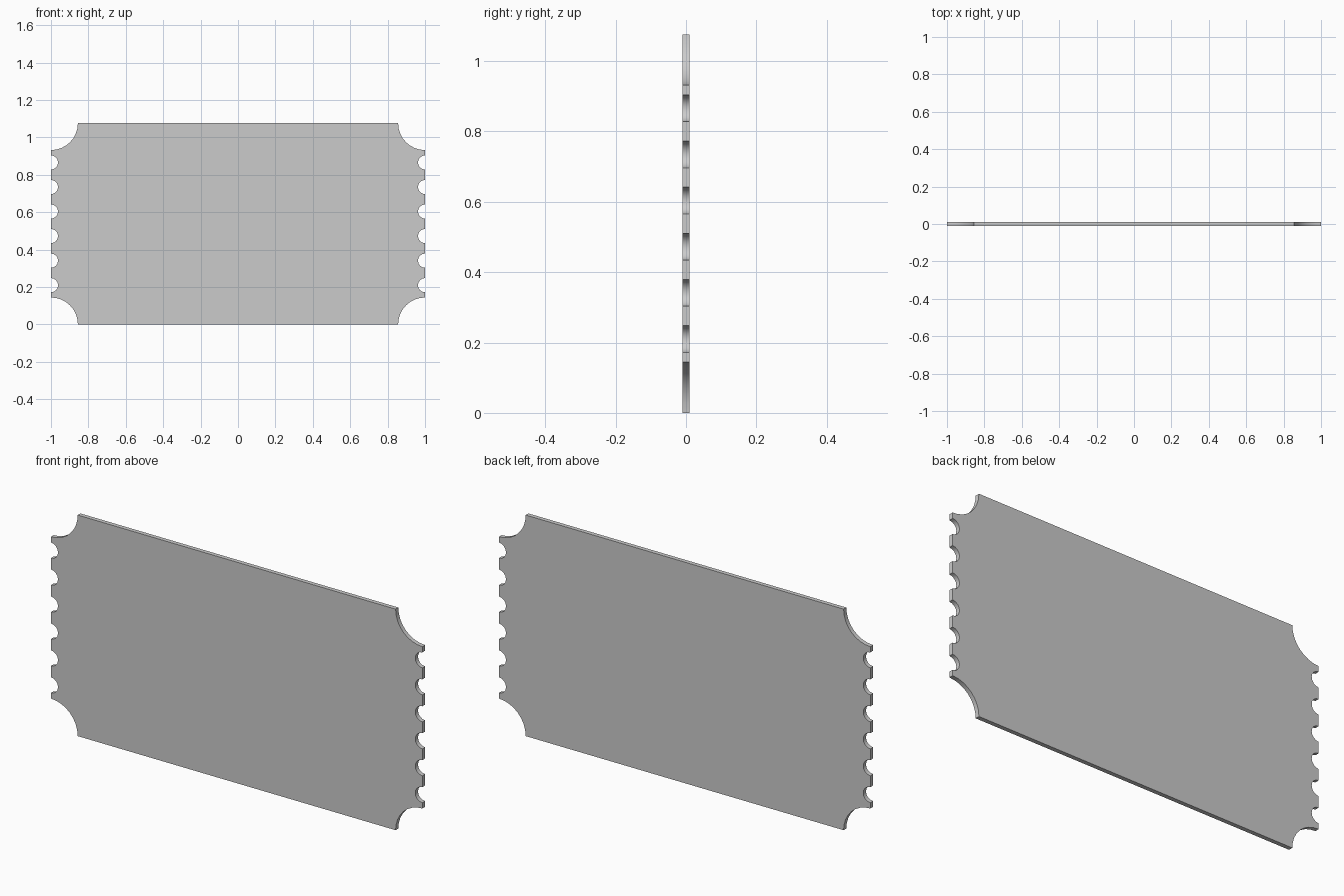
import bpy, bmesh
from math import sin, cos, pi, radians

if "Cube" in bpy.data.objects:
    bpy.data.objects.remove(bpy.data.objects["Cube"])

W, H, T = 1.0, 1.076, 0.021      # half width, height, thickness
CORNER_R = 0.144                 # scooped corner radius
NOTCH_R, PITCH, COUNT = 0.038, 0.1312, 6


def arc(cx, cz, r, a0, a1, n):
    return [(cx + r * cos(a0 + (a1 - a0) * i / n),
             cz + r * sin(a0 + (a1 - a0) * i / n)) for i in range(n + 1)]


# Right edge outline from bottom to top: scoop, perforations, scoop
right = arc(W, 0, CORNER_R, pi, pi / 2, 8)
for i in range(COUNT):
    cz = H / 2 + (i - (COUNT - 1) / 2) * PITCH
    right += arc(W, cz, NOTCH_R, 1.5 * pi, 0.5 * pi, 8)
right += arc(W, H, CORNER_R, 1.5 * pi, pi, 8)

# Mirror for the left edge
outline = right + [(-x, z) for x, z in reversed(right)]

# Ticket plate: extruded outline
bm = bmesh.new()
face = bm.faces.new([bm.verts.new((x, -T / 2, z)) for x, z in outline])
ext = bmesh.ops.extrude_face_region(bm, geom=[face], use_keep_orig=True)
bmesh.ops.translate(bm, vec=(0, T, 0),
                    verts=[g for g in ext["geom"] if isinstance(g, bmesh.types.BMVert)])
bmesh.ops.recalc_face_normals(bm, faces=bm.faces)
mesh = bpy.data.meshes.new("ticket_plate")
bm.to_mesh(mesh)
bm.free()
ticket = bpy.data.objects.new("ticket_plate", mesh)
bpy.context.collection.objects.link(ticket)

# Smooth scoops and notches, sharp rims
bpy.context.view_layer.objects.active = ticket
ticket.select_set(True)
bpy.ops.object.shade_smooth_by_angle(angle=radians(30))
